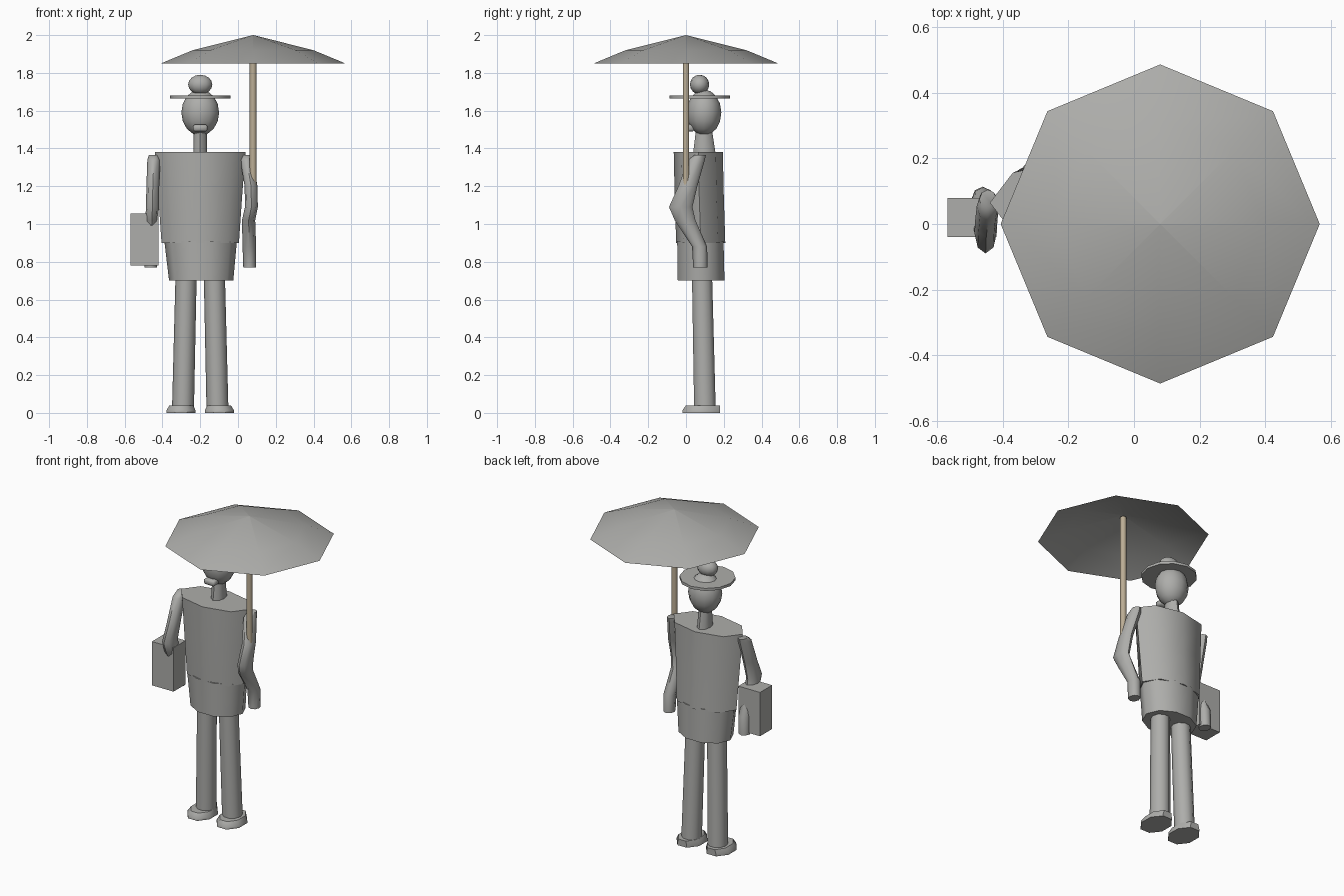
import bpy, bmesh, math

if "Cube" in bpy.data.objects:
    bpy.data.objects.remove(bpy.data.objects["Cube"])


def material(name, rgb):
    m = bpy.data.materials.new(name)
    m.diffuse_color = (*rgb, 1)
    m.use_nodes = True
    m.node_tree.nodes["Principled BSDF"].inputs["Base Color"].default_value = m.diffuse_color
    return m


GREY = material("warm_grey", (0.42, 0.42, 0.405))
TAN = material("wood_tan", (0.50, 0.42, 0.30))


def loft(name, rings, sides=8, mat=GREY, phase=0.0, caps=(True, True), angle=50):
    """Stack of elliptical rings (x, y, z, rx, ry), joined from bottom to top."""
    bm = bmesh.new()
    loops = []
    for x, y, z, rx, ry in rings:
        loops.append([bm.verts.new((x + rx * math.cos(a), y + ry * math.sin(a), z))
                      for a in (phase + i * math.tau / sides for i in range(sides))])
    for lo, hi in zip(loops, loops[1:]):
        for i in range(sides):
            j = (i + 1) % sides
            bm.faces.new((lo[i], lo[j], hi[j], hi[i]))
    if caps[0]:
        bm.faces.new(loops[0][::-1])
    if caps[1]:
        bm.faces.new(loops[-1])
    return finish(name, bm, mat, angle)


def finish(name, bm, mat, angle=50):
    bmesh.ops.remove_doubles(bm, verts=bm.verts, dist=1e-5)
    bmesh.ops.recalc_face_normals(bm, faces=bm.faces)
    me = bpy.data.meshes.new(name)
    bm.to_mesh(me)
    bm.free()
    ob = bpy.data.objects.new(name, me)
    bpy.context.collection.objects.link(ob)
    me.materials.append(mat)
    bpy.ops.object.select_all(action='DESELECT')
    ob.select_set(True)
    bpy.context.view_layer.objects.active = ob
    bpy.ops.object.shade_smooth_by_angle(angle=math.radians(angle))
    return ob


def ball(name, loc, size, u=12, v=8):
    bm = bmesh.new()
    bmesh.ops.create_uvsphere(bm, u_segments=u, v_segments=v, radius=1)
    bmesh.ops.scale(bm, vec=size, verts=bm.verts)
    bmesh.ops.translate(bm, vec=loc, verts=bm.verts)
    return finish(name, bm, GREY)


def box(name, loc, size, bevel=0.0):
    bm = bmesh.new()
    bmesh.ops.create_cube(bm, size=1)
    bmesh.ops.scale(bm, vec=size, verts=bm.verts)
    bmesh.ops.translate(bm, vec=loc, verts=bm.verts)
    if bevel:
        bmesh.ops.bevel(bm, geom=bm.edges[:], offset=bevel, segments=1, affect='EDGES')
    return finish(name, bm, GREY)


CX = -0.2  # figure's centre line

# umbrella canopy: open faceted shell with a thin lip, and its pole
loft("umbrella_canopy", [(0.08, 0, 1.85, 0.487, 0.487), (0.08, 0, 1.862, 0.46, 0.46),
                         (0.08, 0, 1.92, 0.32, 0.32), (0.08, 0, 2.0, 0.001, 0.001)],
     caps=(False, True))
loft("umbrella_pole", [(0.08, 0, 1.2, 0.018, 0.018), (0.08, 0, 1.985, 0.018, 0.018)], 10, TAN)

# coat and skirt
loft("coat", [(CX, 0.078, 0.9, 0.205, 0.13), (CX, 0.07, 1.15, 0.222, 0.13),
              (CX, 0.065, 1.38, 0.24, 0.13)], 8)
loft("skirt", [(CX + 0.005, 0.08, 0.7, 0.17, 0.13), (CX + 0.002, 0.076, 0.91, 0.192, 0.129)], 10)

# neck, head, mouth
loft("neck", [(CX, 0.097, 1.37, 0.037, 0.06), (CX, 0.095, 1.5, 0.035, 0.042)], 8)
ball("head", (CX, 0.095, 1.59), (0.1, 0.092, 0.122))
box("mouth", (CX, 0.02, 1.508), (0.075, 0.05, 0.035), 0.008)

# hat: flat brim and round crown
loft("hat_brim", [(CX, 0.072, 1.664, 0.16, 0.16), (CX, 0.072, 1.68, 0.16, 0.16)], 12)
ball("hat_crown", (CX, 0.072, 1.738), (0.064, 0.051, 0.052))

for side, s in (("left", -1), ("right", 1)):
    # legs and shoes
    loft(side + "_leg", [(CX + s * 0.091, 0.1, 0.03, 0.058, 0.06),
                         (CX + s * 0.075, 0.085, 0.72, 0.056, 0.056)], 10)
    loft(side + "_shoe", [(CX + s * 0.102, 0.08, 0.0, 0.084, 0.108),
                          (CX + s * 0.102, 0.08, 0.012, 0.084, 0.108),
                          (CX + s * 0.1, 0.09, 0.04, 0.068, 0.098)], 8, phase=math.pi / 8)
    # bent arms: hand, wrist, elbow, shoulder
    out = 0.018 if s > 0 else 0.0
    loft(side + "_arm", [(CX + s * 0.262, 0.076, 0.77, 0.034, 0.038),
                         (CX + s * 0.26, 0.072, 0.88, 0.036, 0.04),
                         (CX + s * 0.256, -0.005, 1.02, 0.035, 0.055),
                         (CX + s * 0.253 + out, -0.028, 1.09, 0.034, 0.062),
                         (CX + s * 0.251 + out, 0.01, 1.2, 0.034, 0.05),
                         (CX + s * 0.246, 0.055, 1.34, 0.034, 0.045),
                         (CX + s * 0.246, 0.075, 1.365, 0.026, 0.03)], 8)

# bag carried at the left hand
box("bag", (-0.495, 0.02, 0.917), (0.15, 0.12, 0.275))
